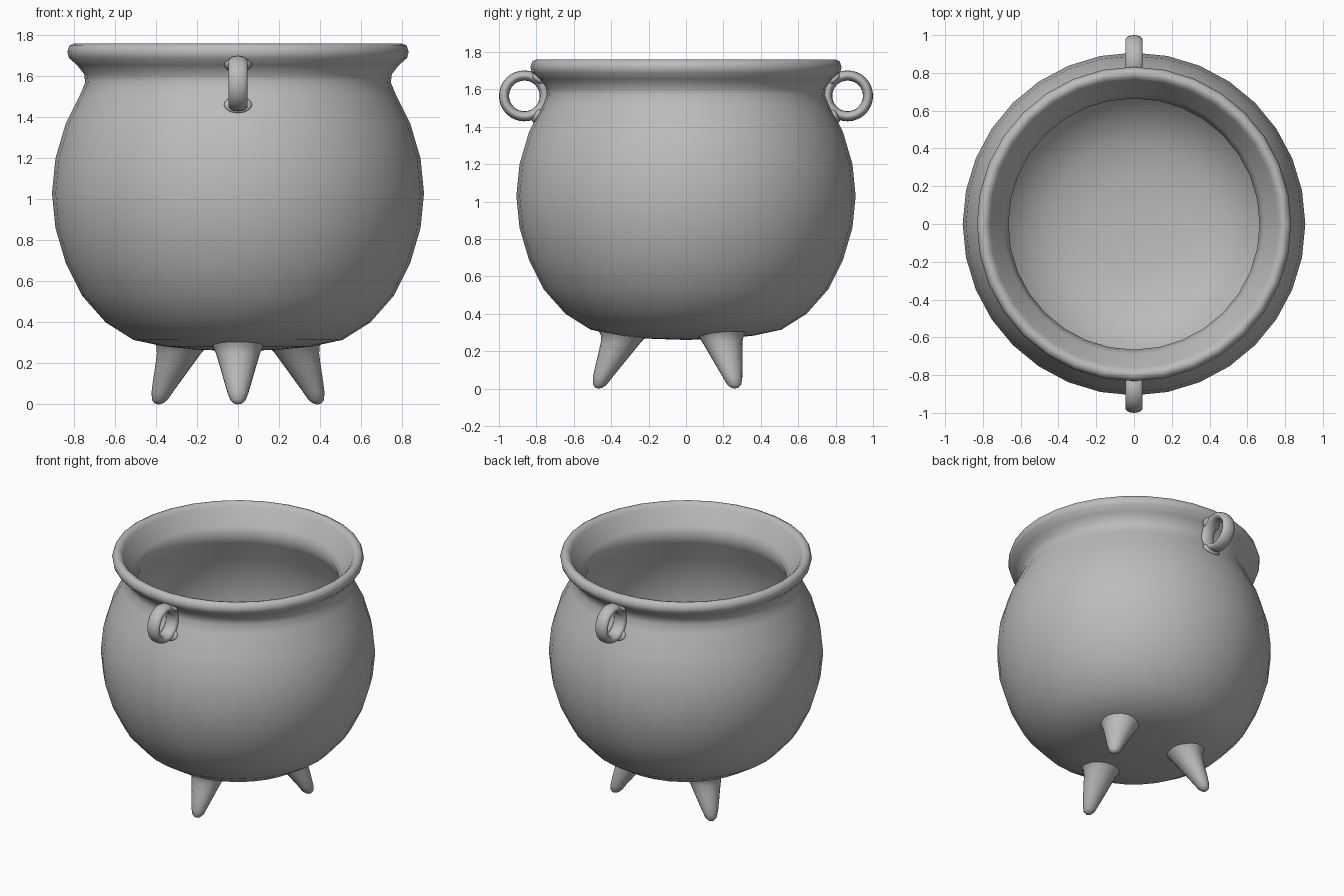
import bpy
import bmesh
from math import cos, sin, pi, radians

cube = bpy.data.objects.get("Cube")
if cube:
    bpy.data.objects.remove(cube)

iron = bpy.data.materials.new("cast_iron_grey")
iron.use_nodes = True
grey = (0.5, 0.5, 0.5, 1)
iron.diffuse_color = grey
iron.node_tree.nodes["Principled BSDF"].inputs["Base Color"].default_value = grey


def lathe(name, rings, sides):
    """Stack circles given as (radius, y offset, height); radius 0 is a pole."""
    bm = bmesh.new()
    loops = []
    for r, y, z in rings:
        count = sides if r > 0 else 1
        loops.append([bm.verts.new((r * cos(2 * pi * i / sides),
                                    y + r * sin(2 * pi * i / sides), z))
                      for i in range(count)])
    for a, b in zip(loops, loops[1:]):
        for i in range(sides):
            j = (i + 1) % sides
            corners = [a[i % len(a)], a[j % len(a)], b[j % len(b)], b[i % len(b)]]
            bm.faces.new(list(dict.fromkeys(corners)))
    bmesh.ops.recalc_face_normals(bm, faces=bm.faces)
    mesh = bpy.data.meshes.new(name)
    bm.to_mesh(mesh)
    bm.free()
    obj = bpy.data.objects.new(name, mesh)
    bpy.context.collection.objects.link(obj)
    return finish(obj, name)


def finish(obj, name):
    obj.name = name
    obj.data.materials.append(iron)
    obj.data.shade_smooth()
    return obj


# Pot: outer belly, flared lip, then the inner wall and floor
outer = [(0, .26), (.2, .267), (.36, .283), (.51, .315), (.645, .40), (.76, .53),
         (.84, .69), (.89, .86), (.907, 1.03), (.89, 1.20), (.84, 1.37),
         (.77, 1.51), (.745, 1.57), (.75, 1.61)]
lip = [(.785, 1.655), (.825, 1.69), (.832, 1.72), (.822, 1.75), (.80, 1.76),
       (.78, 1.755), (.763, 1.735), (.74, 1.69)]
inner = [(.69, 1.625), (.665, 1.57), (.69, 1.50), (.76, 1.36), (.81, 1.20),
         (.83, 1.03), (.81, .86), (.76, .71), (.68, .57), (.57, .46),
         (.44, .39), (.25, .355), (0, .345)]
lathe("pot", [(r, 0, z) for r, z in outer + lip + inner], 32)

# Three splayed, tapering legs with a flared root
leg = [(.15, -.32, .315), (.125, -.33, .285), (.108, -.347, .25), (.09, -.378, .19),
       (.07, -.415, .12), (.052, -.446, .06), (.038, -.46, .022), (.02, -.466, .005),
       (0, -.467, 0)]
for name, angle in (("front_leg", 0), ("left_leg", 124), ("right_leg", -124)):
    lathe(name, leg, 20).rotation_euler.z = radians(angle)

# Ring handles under the lip, each with a small blended root on the belly
for name, side in (("front", -1), ("back", 1)):
    bpy.ops.mesh.primitive_torus_add(
        major_segments=32, minor_segments=14, major_radius=.109, minor_radius=.027,
        location=(0, side * .864, 1.565), rotation=(0, pi / 2, 0))
    ring = bpy.context.object
    ring.scale.z = 1.75
    finish(ring, name + "_ring")
    for spot, y, z, tilt in (("lower", .795, 1.462, 28), ("upper", .795, 1.655, -45)):
        bpy.ops.mesh.primitive_uv_sphere_add(
            segments=16, ring_count=10, location=(0, side * y, z),
            rotation=(side * radians(tilt), 0, 0))
        root = bpy.context.object
        root.scale = (.068, .022, .045)
        finish(root, f"{name}_{spot}_ring_root")
